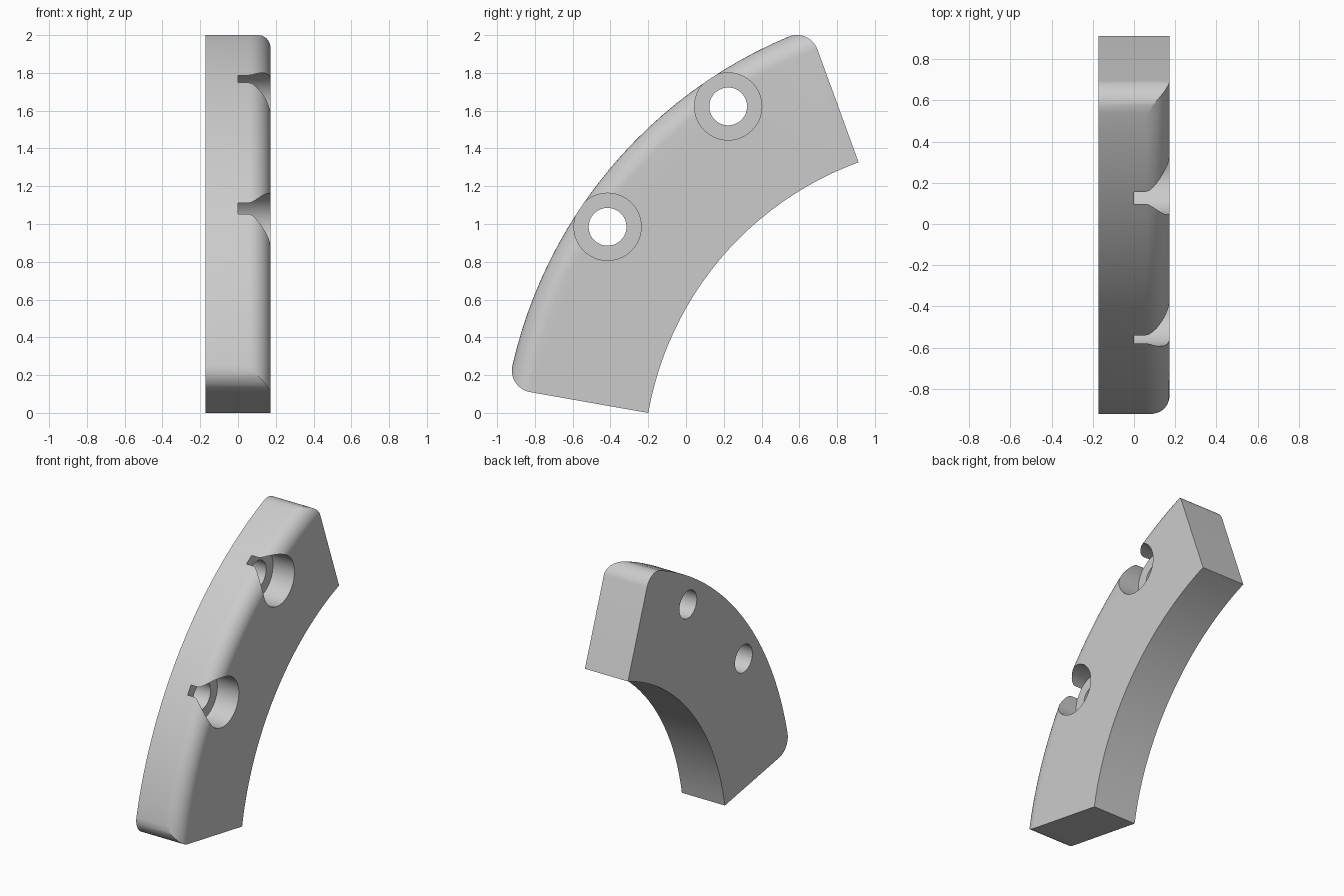
import bpy, bmesh
from math import sin, cos, asin, sqrt, radians, pi

if "Cube" in bpy.data.objects:
    bpy.data.objects.remove(bpy.data.objects["Cube"], do_unlink=True)

CY, CZ = 1.506, -0.301          # arc centre in the side plane
R_IN, R_OUT = 1.732, 2.487      # inner and outer arc radii
FILLET = 0.116                  # corner and edge rounding
HALF = 0.173                    # half thickness
START, END = radians(110), radians(170)
BOLT_R, BOLT_ANGLES = 2.312, (123.7, 146.2)

grey = bpy.data.materials.new("light grey")
grey.use_nodes = True
colour = (0.6, 0.6, 0.6, 1)
grey.diffuse_color = colour
grey.node_tree.nodes["Principled BSDF"].inputs["Base Color"].default_value = colour


def polar(r, a, cy=CY, cz=CZ):
    return cy + r * cos(a), cz + r * sin(a)


def arc(r, a0, a1, n, cy=CY, cz=CZ):
    return [polar(r, a0 + (a1 - a0) * i / n, cy, cz) for i in range(n + 1)]


def finish(name, bm):
    bmesh.ops.recalc_face_normals(bm, faces=bm.faces[:])
    mesh = bpy.data.meshes.new(name)
    bm.to_mesh(mesh)
    bm.free()
    mesh.materials.append(grey)
    obj = bpy.data.objects.new(name, mesh)
    bpy.context.collection.objects.link(obj)
    return obj


def loft(name, rings, closed=False):
    """Skin a list of equal point rings; cap the ends."""
    bm = bmesh.new()
    loops = [[bm.verts.new(p) for p in ring] for ring in rings]
    for a, b in zip(loops, loops[1:]):
        for i in range(len(a)):
            j = (i + 1) % len(a)
            bm.faces.new((a[i], a[j], b[j], b[i]))
    bm.faces.new(loops[0])
    bm.faces.new(loops[-1])
    return finish(name, bm)


def prism(name, outline, x0, x1):
    return loft(name, [[(x, y, z) for y, z in outline] for x in (x0, x1)])


def boolean(target, tool, operation):
    mod = target.modifiers.new(operation.title(), "BOOLEAN")
    mod.operation, mod.object, mod.solver = operation, tool, "EXACT"
    bpy.context.view_layer.objects.active = target
    bpy.ops.object.modifier_apply(modifier=mod.name)
    bpy.data.objects.remove(tool, do_unlink=True)


# Curved segment outline with two rounded outer corners
mid_r = R_OUT - FILLET
lean = asin(FILLET / mid_r)
low = polar(mid_r, END - lean)
high = polar(mid_r, START + lean)
outline = arc(R_IN, END, START, 24)
outline += arc(FILLET, START - pi / 2, START + lean, 10, *high)
outline += arc(R_OUT, START + lean, END - lean, 24)[1:-1]
outline += arc(FILLET, END - lean, END + pi / 2, 10, *low)
body = prism("curved_segment", outline, -HALF, HALF)

# Swept section that rounds the long outer edge on the left side
section = [(-HALF - 0.1, R_IN - 0.1), (-HALF - 0.1, R_OUT)]
section += [(HALF - FILLET + FILLET * sin(t), mid_r + FILLET * cos(t))
            for t in [pi / 2 * i / 10 for i in range(11)]]
section += [(HALF + 0.1, mid_r - 0.0005), (HALF + 0.1, R_IN - 0.1)]
rings = []
steps = 28
for i in range(steps + 1):
    a = START + lean + (END - START - 2 * lean) * (i - 2) / (steps - 4)
    rings.append([(x, *polar(r, a)) for x, r in section])
boolean(body, loft("edge_rounding", rings), "INTERSECT")

# Counterbored bolt holes
for angle in BOLT_ANGLES:
    cy, cz = polar(BOLT_R, radians(angle))
    for radius, x0 in ((0.1, -HALF - 0.1), (0.178, 0.0)):
        circle = arc(radius, 0, 2 * pi, 64, cy, cz)[:-1]
        boolean(body, prism("drill", circle, x0, HALF + 0.1), "DIFFERENCE")

# Smooth curves, crisp edges
bpy.ops.object.select_all(action="DESELECT")
body.select_set(True)
bpy.context.view_layer.objects.active = body
bpy.ops.object.shade_smooth_by_angle(angle=radians(25))
